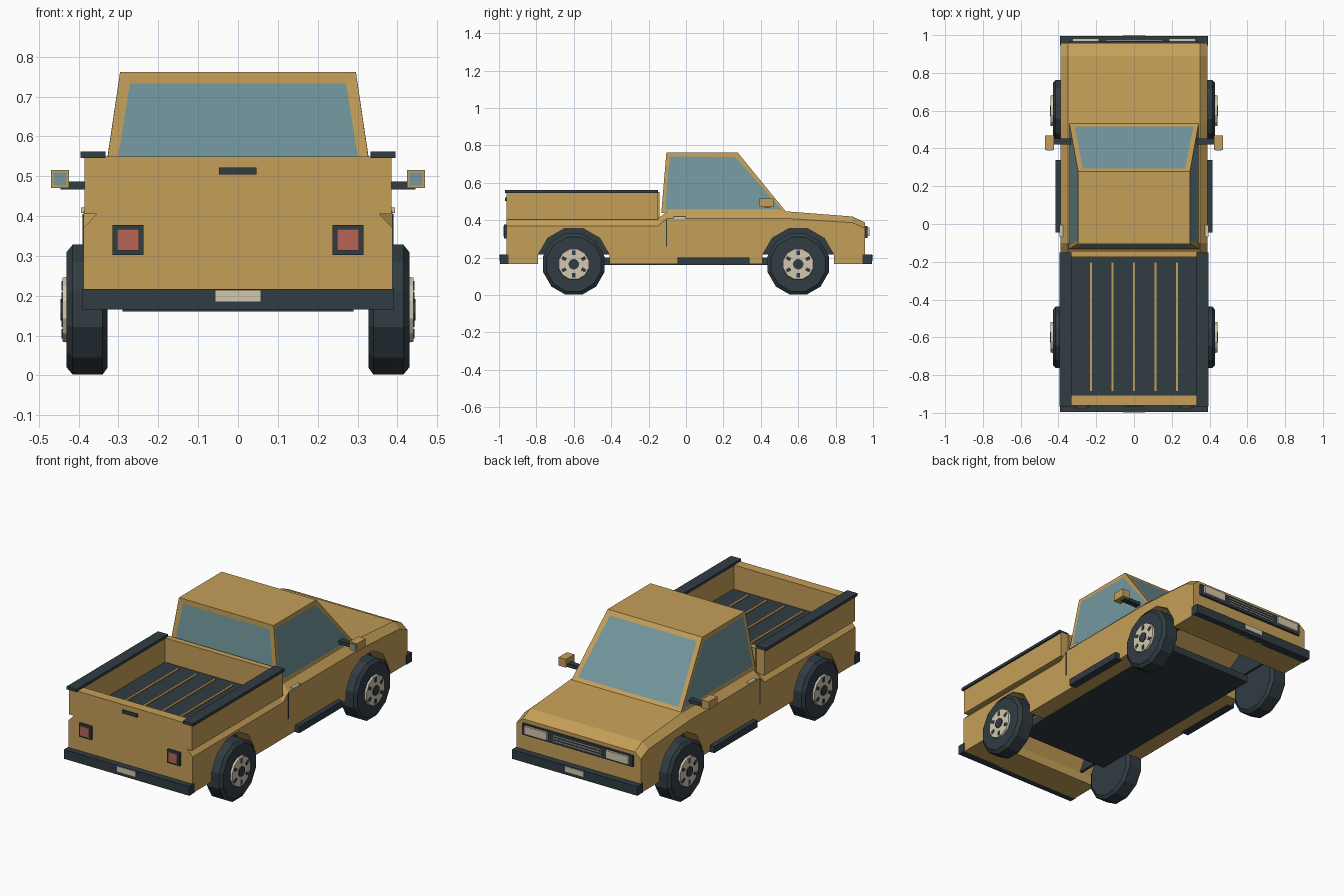
import bpy, bmesh, math
from mathutils import Matrix

if "Cube" in bpy.data.objects:
    bpy.data.objects.remove(bpy.data.objects["Cube"])


def material(name, rgb):
    m = bpy.data.materials.new(name)
    m.diffuse_color = (*rgb, 1)
    m.use_nodes = True
    m.node_tree.nodes["Principled BSDF"].inputs["Base Color"].default_value = m.diffuse_color
    return m


GOLD = material("gold_paint", (0.56, 0.35, 0.10))
DARK = material("dark_trim", (0.030, 0.045, 0.055))
GLASS = material("glass", (0.17, 0.31, 0.34))
CREAM = material("cream", (0.65, 0.58, 0.43))
RED = material("red_lens", (0.46, 0.13, 0.09))


def finish(name, bm, *mats):
    bmesh.ops.recalc_face_normals(bm, faces=bm.faces)
    me = bpy.data.meshes.new(name)
    bm.to_mesh(me)
    bm.free()
    for m in mats:
        me.materials.append(m)
    ob = bpy.data.objects.new(name, me)
    bpy.context.collection.objects.link(ob)
    return ob


def box(name, x, y, z, mat):
    bm = bmesh.new()
    bmesh.ops.create_cube(bm, size=1)
    for v in bm.verts:
        for i, (a, b) in enumerate((x, y, z)):
            v.co[i] = a + (v.co[i] + 0.5) * (b - a)
    return finish(name, bm, mat)


def mirrored(name, x, y, z, mat):
    box("right_" + name, x, y, z, mat)
    box("left_" + name, (-x[1], -x[0]), y, z, mat)


def loft(rings):
    """Bridge equal rings of points and cap both ends."""
    bm = bmesh.new()
    vs = [[bm.verts.new(p) for p in r] for r in rings]
    n = len(vs[0])
    for a, b in zip(vs, vs[1:]):
        for i in range(n):
            bm.faces.new((a[i], a[(i + 1) % n], b[(i + 1) % n], b[i]))
    bm.faces.new(vs[0])
    bm.faces.new(vs[-1])
    return bm


def ring(x, r, cy, cz, n=12):
    """Polygon around the x axis with a flat side at the top."""
    return [(x, cy + r * math.sin((i + 0.5) * math.tau / n),
             cz + r * math.cos((i + 0.5) * math.tau / n)) for i in range(n)]


# Lower body: sections (y, shoulder height, top height)
W, T, AXLE = 0.388, 0.35, 0.165
sections = [(-0.96, 0.37, 0.41), (-0.15, 0.37, 0.41), (-0.10, 0.41, 0.446),
            (0.53, 0.41, 0.448), (0.89, 0.387, 0.42), (0.958, 0.357, 0.388)]
body = finish("lower_body", loft([
    [(-W, y, AXLE), (W, y, AXLE), (W, y, s), (T, y, t), (-T, y, t), (-W, y, s)]
    for y, s, t in sections]), GOLD)

# Wheel arches cut through the body, with dark inner walls
for cy in (-0.6, 0.6):
    cutter = finish("arch_cutter", loft([ring(-0.6, 0.197, cy, AXLE), ring(0.6, 0.197, cy, AXLE)]))
    cutter.hide_render = True
    mod = body.modifiers.new("arch", 'BOOLEAN')
    mod.operation, mod.solver, mod.object = 'DIFFERENCE', 'EXACT', cutter
    bpy.context.view_layer.objects.active = body
    bpy.ops.object.modifier_apply(modifier=mod.name)
    bpy.data.objects.remove(cutter)
    for s in (-1, 1):
        half = [[(x, y, max(z, AXLE + 0.001 * i)) for i, (x, y, z) in
                 enumerate(ring(s * x0, 0.199, cy, AXLE)) if z > AXLE]
                for x0 in (0.285, 0.30)]
        finish("wheel_well", loft(half), DARK)
box("underfloor", (-0.29, 0.29), (-0.6, 0.6), (0.16, 0.20), DARK)

# Cab with inset windows
cab = loft([[(-0.343, -0.132, 0.44), (0.343, -0.132, 0.44), (0.343, 0.535, 0.445), (-0.343, 0.535, 0.445)],
            [(-0.296, -0.105, 0.762), (0.296, -0.105, 0.762), (0.296, 0.277, 0.762), (-0.296, 0.277, 0.762)]])
bmesh.ops.recalc_face_normals(cab, faces=cab.faces)
for f in [f for f in cab.faces if abs(f.normal.z) < 0.9]:
    side = abs(f.normal.x) > 0.7
    bmesh.ops.inset_individual(cab, faces=[f], thickness=0.027 if side else 0.038, depth=-0.002)
    f.material_index = 1
finish("cab", cab, GOLD, GLASS)

# Cargo bed
mirrored("bed_side", (0.335, 0.385), (-0.96, -0.15), (0.405, 0.55), GOLD)
mirrored("bed_rail", (0.332, 0.395), (-0.967, -0.15), (0.546, 0.562), DARK)
box("tailgate", (-0.335, 0.335), (-0.96, -0.905), (0.40, 0.55), GOLD)
box("bed_front_wall", (-0.335, 0.335), (-0.175, -0.142), (0.40, 0.55), GOLD)
box("bed_floor", (-0.335, 0.335), (-0.905, -0.175), (0.40, 0.414), DARK)
for i in range(-2, 3):
    box("bed_rib", (i * 0.114 - 0.006, i * 0.114 + 0.006), (-0.885, -0.205), (0.41, 0.42), GOLD)
box("tailgate_handle", (-0.048, 0.046), (-0.968, -0.955), (0.504, 0.522), DARK)

# Bumpers and plates
for name, a, b, p in (("rear", -0.995, -0.95, -0.999), ("front", 0.945, 0.995, 0.999)):
    box(name + "_bumper", (-0.392, 0.392), (a, b), (0.165, 0.217), DARK)
    box(name + "_plate", (-0.058, 0.058), sorted((p, p * 0.98)), (0.184, 0.214), CREAM)
bpy.data.objects["front_plate"].scale.y = 1.001

# Tail lights
mirrored("tail_light_frame", (0.237, 0.315), (-0.972, -0.955), (0.302, 0.378), DARK)
mirrored("tail_light", (0.249, 0.304), (-0.977, -0.96), (0.314, 0.368), RED)

# Grille and headlights
box("grille", (-0.345, 0.345), (0.95, 0.970), (0.305, 0.368), DARK)
mirrored("headlight", (0.185, 0.325), (0.955, 0.982), (0.317, 0.362), CREAM)
for z in (0.322, 0.337, 0.352):
    box("grille_bar", (-0.15, 0.15), (0.96, 0.974), (z - 0.002, z + 0.002), CREAM)

# Side details: steps, mirrors, door handles and door seams
mirrored("side_step", (0.37, 0.415), (-0.045, 0.34), (0.162, 0.20), DARK)
mirrored("mirror_arm", (0.315, 0.445), (0.42, 0.452), (0.467, 0.487), DARK)
mirrored("mirror", (0.424, 0.470), (0.392, 0.468), (0.470, 0.516), GOLD)
mirrored("mirror_glass", (0.431, 0.463), (0.389, 0.40), (0.477, 0.509), GLASS)
mirrored("door_handle", (0.36, 0.394), (-0.068, -0.004), (0.408, 0.421), CREAM)
mirrored("door_seam", (0.37, 0.390), (-0.107, -0.101), (0.26, 0.405), DARK)

# Wheels: chamfered tyre, hub, cap and six dark holes
for s in (-1, 1):
    for cy in (-0.6, 0.6):
        tyre = [(0.327, 0.115), (0.327, 0.150), (0.340, 0.169), (0.415, 0.169),
                (0.430, 0.150), (0.430, 0.115)]
        finish("tyre", loft([ring(s * x, r, cy, AXLE) for x, r in tyre]), DARK)
        finish("hub", loft([ring(s * x, r, cy, AXLE) for x, r in ((0.42, 0.087), (0.441, 0.083))]), CREAM)
        finish("hub_cap", loft([ring(s * x, 0.028, cy, AXLE) for x in (0.43, 0.446)]), DARK)
        for k in range(6):
            hole = bmesh.new()
            bmesh.ops.create_cube(hole, size=1, matrix=Matrix.Translation((s * 0.437, cy, AXLE))
                                  @ Matrix.Rotation(k * math.tau / 6, 4, 'X')
                                  @ Matrix.Translation((0, 0, 0.060))
                                  @ Matrix.Diagonal((0.012, 0.018, 0.024, 1)))
            finish("hub_hole", hole, DARK)
